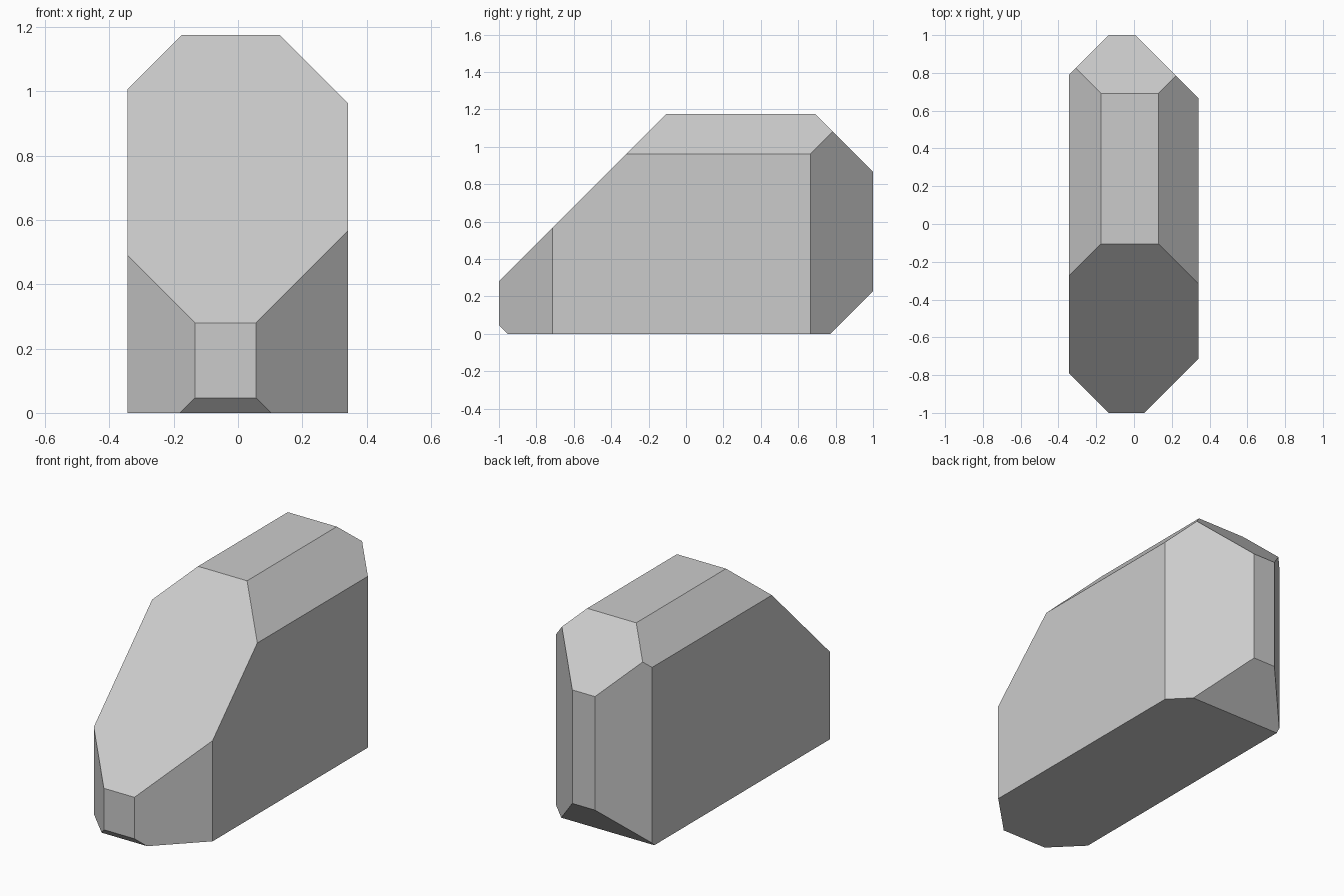
import bpy, bmesh
from mathutils import Vector

if "Cube" in bpy.data.objects:
    bpy.data.objects.remove(bpy.data.objects["Cube"])

# Bounding block of the hull
LO, HI = Vector((-0.343, -1.0, 0.0)), Vector((0.342, 1.0, 1.175))

bm = bmesh.new()
bmesh.ops.create_cube(bm, size=1.0)
for v in bm.verts:
    v.co = Vector([(LO[i] + HI[i]) / 2 + v.co[i] * (HI[i] - LO[i]) for i in range(3)])

# 45-degree chamfers: direction and distance along it (direction . point = offset)
CHAMFERS = [
    ((1, 0, 1), 1.305),     # roof, right
    ((-1, 0, 1), 1.350),    # roof, left
    ((0, -1, 1), 1.280),    # long front slope
    ((0, 1, 1), 1.867),     # roof, back
    ((0, 1, -1), 0.771),    # underside, back
    ((0, -1, -1), 0.953),   # underside, front
    ((1, -1, 0), 1.056),    # front right corner
    ((-1, -1, 0), 1.134),   # front left corner
    ((-1, 1, 0), 1.134),    # back left corner
    ((1, 1, 0), 1.007),     # back right corner
]


def chamfer(direction, offset):
    """Slice off everything beyond the plane and cap the cut."""
    n = Vector(direction)
    geom = bm.verts[:] + bm.edges[:] + bm.faces[:]
    bmesh.ops.bisect_plane(bm, geom=geom, dist=1e-5, plane_co=n * offset / n.length_squared,
                           plane_no=n.normalized(), clear_outer=True)
    rim = [e for e in bm.edges if e.is_boundary]
    bmesh.ops.contextual_create(bm, geom=rim)


for direction, offset in CHAMFERS:
    chamfer(direction, offset)

bmesh.ops.recalc_face_normals(bm, faces=bm.faces[:])
mesh = bpy.data.meshes.new("chamfered_hull")
bm.to_mesh(mesh)
bm.free()
bpy.context.collection.objects.link(bpy.data.objects.new("chamfered_hull", mesh))
